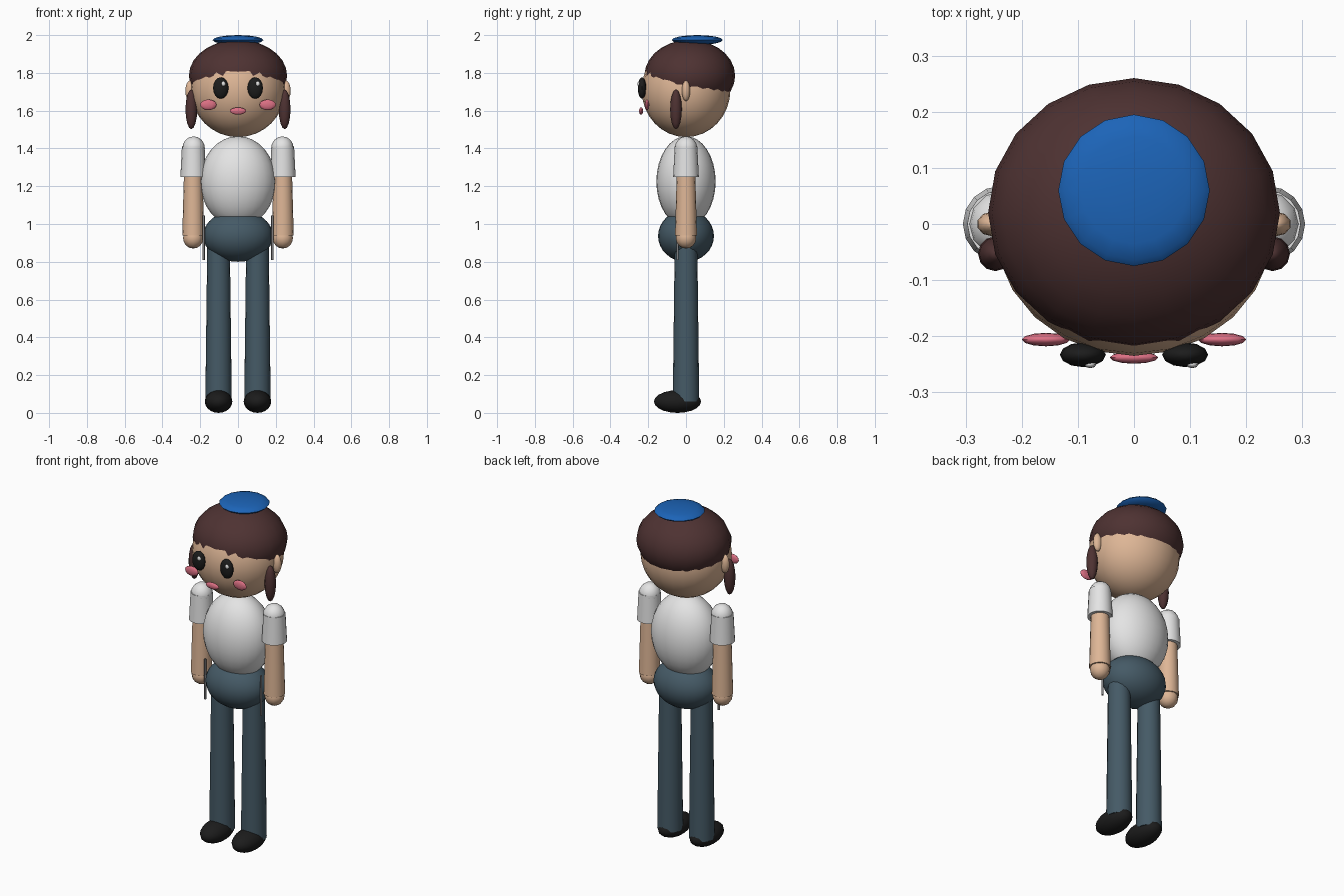
import bpy
import math

if "Cube" in bpy.data.objects:
    bpy.data.objects.remove(bpy.data.objects["Cube"])


def material(name, rgb):
    """Flat colour given as sRGB 0-255, stored linear."""
    m = bpy.data.materials.new(name)
    lin = [(c / 255 / 12.92) if c < 10 else ((c / 255 + 0.055) / 1.055) ** 2.4 for c in rgb]
    m.diffuse_color = (*lin, 1)
    m.use_nodes = True
    m.node_tree.nodes["Principled BSDF"].inputs["Base Color"].default_value = m.diffuse_color
    return m


SKIN = material("skin", (222, 182, 150))
HAIR = material("dark brown", (78, 50, 50))
BLUE = material("blue", (28, 100, 184))
WHITE = material("white", (228, 228, 228))
DENIM = material("slate blue", (69, 90, 102))
BLACK = material("black", (28, 28, 28))
PINK = material("pink", (220, 112, 132))
GREY = material("grey", (130, 130, 132))


def finish(name, mat):
    ob = bpy.context.object
    ob.name = name
    ob.data.materials.append(mat)
    bpy.ops.object.transform_apply(location=False, rotation=False, scale=True)
    bpy.ops.object.shade_smooth_by_angle(angle=math.radians(50))
    return ob


def ball(name, mat, loc, radii, seg=16, rings=10):
    bpy.ops.mesh.primitive_uv_sphere_add(segments=seg, ring_count=rings, radius=1, location=loc)
    bpy.context.object.scale = radii
    return finish(name, mat)


def tube(name, mat, x, y, z0, z1, r0, r1, seg=16):
    bpy.ops.mesh.primitive_cone_add(vertices=seg, radius1=r0, radius2=r1,
                                    depth=z1 - z0, location=(x, y, (z0 + z1) / 2))
    return finish(name, mat)


# Head, hair and cap
ball("head", SKIN, (0, 0, 1.71), (0.25, 0.235, 0.25), 24, 16)
ball("hair", HAIR, (0, 0.02, 1.785), (0.26, 0.24, 0.19), 20, 14)
ball("cap", BLUE, (0, 0.06, 1.974), (0.135, 0.135, 0.026), 16, 8)
ball("mouth", PINK, (0, -0.238, 1.598), (0.043, 0.011, 0.019), 12, 8)

# Torso and hips
ball("torso", WHITE, (0, 0, 1.225), (0.2, 0.157, 0.24), 24, 16)
ball("hips", DENIM, (0, 0, 0.937), (0.185, 0.148, 0.137), 24, 16)

# Paired parts
for side, s in (("left", 1), ("right", -1)):
    # Face
    ball(side + "_eye", BLACK, (s * 0.091, -0.233, 1.72), (0.041, 0.022, 0.057), 12, 8)
    ball(side + "_eye_glint", WHITE, (s * 0.091 + 0.013, -0.25, 1.742), (0.011, 0.007, 0.013), 8, 6)
    ball(side + "_cheek", PINK, (s * 0.157, -0.206, 1.631), (0.043, 0.012, 0.028), 12, 8)
    ball(side + "_ear", SKIN, (s * 0.253, 0, 1.705), (0.027, 0.022, 0.055), 10, 8)
    ball(side + "_side_lock", HAIR, (s * 0.247, -0.053, 1.607), (0.031, 0.031, 0.105), 12, 8)
    # Arms
    ball(side + "_shoulder", WHITE, (s * 0.235, 0, 1.4), (0.06, 0.06, 0.064), 12, 8)
    tube(side + "_sleeve", WHITE, s * 0.237, 0, 1.25, 1.41, 0.068, 0.06)
    tube(side + "_forearm", SKIN, s * 0.237, 0, 0.94, 1.27, 0.058, 0.049)
    ball(side + "_hand", SKIN, (s * 0.237, 0, 0.926), (0.054, 0.054, 0.056), 12, 8)
    # Legs and shoes
    tube(side + "_leg", DENIM, s * 0.103, 0, 0.06, 0.88, 0.07, 0.06)
    ball(side + "_shoe", BLACK, (s * 0.103, -0.045, 0.06), (0.073, 0.125, 0.06), 16, 10)
    # Thin rods held at the hips
    tube(side + "_rod", GREY, s * 0.182, -0.045, 0.81, 1.045, 0.006, 0.006, 8)
